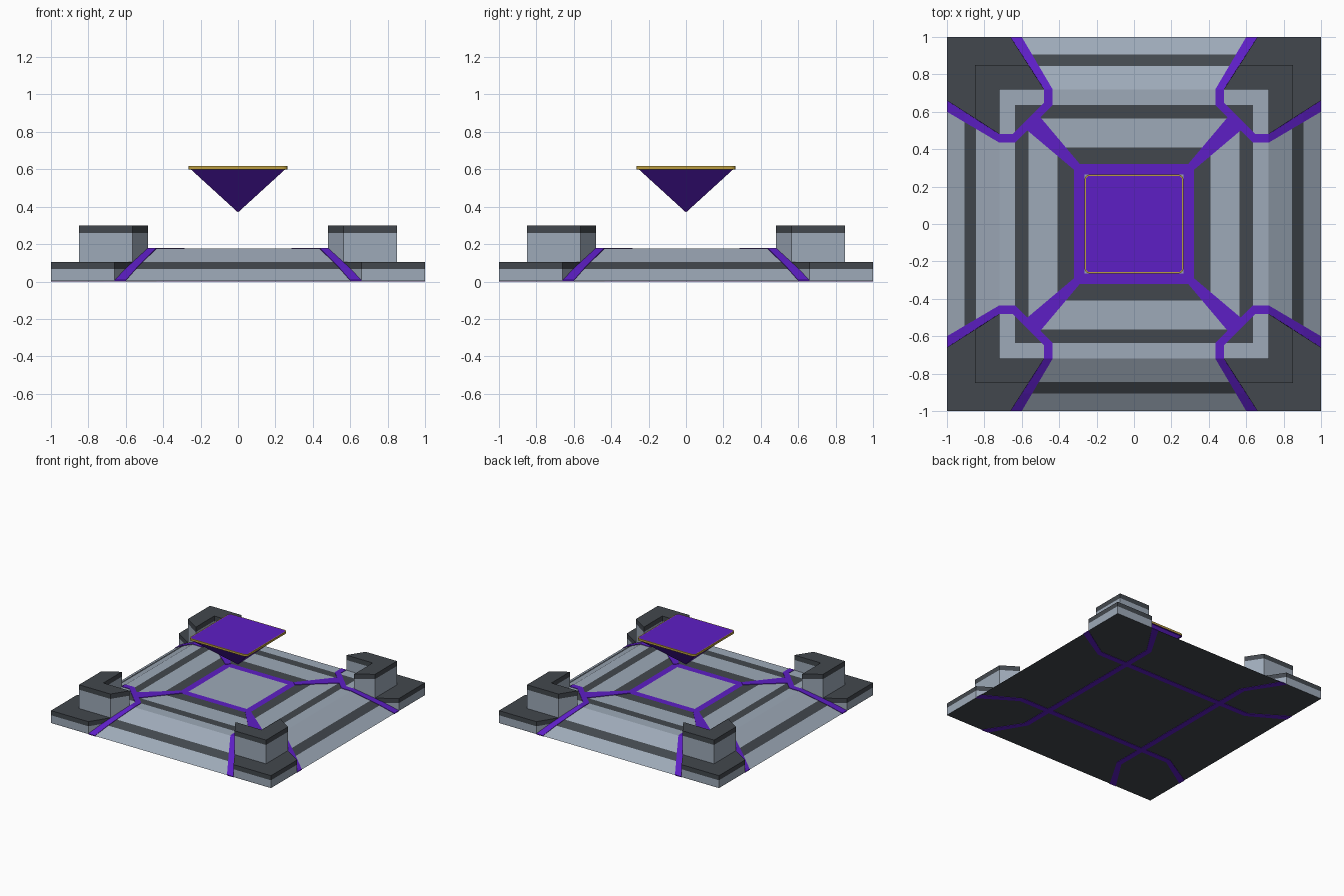
import bpy, bmesh, math

if "Cube" in bpy.data.objects:
    bpy.data.objects.remove(bpy.data.objects["Cube"])


def material(name, color):
    m = bpy.data.materials.new(name)
    m.diffuse_color = (*color, 1)
    m.use_nodes = True
    m.node_tree.nodes["Principled BSDF"].inputs["Base Color"].default_value = m.diffuse_color
    return m


MATS = [material("light_stone", (0.34, 0.40, 0.48)),
        material("dark_stone", (0.055, 0.064, 0.075)),
        material("purple_glow", (0.11, 0.013, 0.56)),
        material("gold", (0.50, 0.34, 0.05))]
LIGHT, DARK, PURPLE, GOLD = range(4)


def finish(name, bm, mirror=""):
    me = bpy.data.meshes.new(name)
    bm.to_mesh(me)
    bm.free()
    for m in MATS:
        me.materials.append(m)
    ob = bpy.data.objects.new(name, me)
    bpy.context.collection.objects.link(ob)
    if mirror:
        mod = ob.modifiers.new("mirror", 'MIRROR')
        mod.use_axis = ("x" in mirror, "y" in mirror, False)
        mod.use_mirror_merge = False
    return ob


def loft(name, rings, bands, bottom, top, mirror=""):
    """Skin a stack of (outline, z) rings; one material per band plus caps."""
    bm = bmesh.new()
    loops = [[bm.verts.new((x, y, z)) for x, y in pts] for pts, z in rings]
    n = len(loops[0])
    for a, b, mat in zip(loops, loops[1:], bands):
        for i in range(n):
            j = (i + 1) % n
            bm.faces.new((a[i], a[j], b[j], b[i])).material_index = mat
    bm.faces.new(loops[0][::-1]).material_index = bottom
    bm.faces.new(loops[-1]).material_index = top
    bmesh.ops.recalc_face_normals(bm, faces=bm.faces)
    return finish(name, bm, mirror)


def square(h):
    return [(-h, -h), (h, -h), (h, h), (-h, h)]


def rounded_square(h, r, steps=4):
    pts = []
    for k, (sx, sy) in enumerate([(1, 1), (-1, 1), (-1, -1), (1, -1)]):
        for i in range(steps + 1):
            a = math.pi / 2 * (k + i / steps)
            pts.append((sx * (h - r) + r * math.cos(a), sy * (h - r) + r * math.sin(a)))
    return pts


# Sloped platform with striped flat top
SLOPE = [(1.0, 0.003), (0.905, 0.067), (0.845, 0.103), (0.72, 0.176)]
TOP = 0.176
rings = SLOPE + [(h, TOP) for h in (0.635, 0.565, 0.41, 0.32, 0.265)]
loft("platform", [(square(h), z) for h, z in rings],
     [LIGHT, DARK, LIGHT, LIGHT, DARK, LIGHT, DARK, PURPLE], DARK, LIGHT)

# Corner pads and the angled wall blocks standing on them
pad = [(1, 1), (0.66, 1), (0.563, 0.848), (0.848, 0.848), (0.848, 0.563), (1, 0.66)]
loft("corner_pads", [(pad, 0.004), (pad, 0.067), (pad, 0.105)],
     [LIGHT, DARK], DARK, DARK, "xy")
wall = [(0.85, 0.85), (0.565, 0.85), (0.48, 0.72), (0.72, 0.72), (0.72, 0.48), (0.85, 0.565)]
loft("corner_walls", [(wall, 0.1), (wall, 0.26), (wall, 0.3)],
     [LIGHT, DARK], LIGHT, DARK, "xy")

# Glowing strips wrapping each corner, with a spoke towards the centre
rows = [((0.48 + (h - 0.72) * 0.643, h), (0.435 + (h - 0.72) * 0.59, h), z) for h, z in SLOPE]
rows.append(((0.48, 0.65), (0.435, 0.635), TOP))
rows += [(a[::-1], b[::-1], z) for a, b, z in rows[::-1]]
bm = bmesh.new()
LIFT = 0.004
pairs = [[bm.verts.new((*p, z + LIFT)) for p in (a, b)] for a, b, z in rows]
for (a, b), (c, d) in zip(pairs, pairs[1:]):
    bm.faces.new((a, b, d, c))
bm.faces.new([bm.verts.new((x, y, TOP + LIFT)) for x, y in
              ((0.315, 0.285), (0.57, 0.50), (0.50, 0.57), (0.285, 0.315))])
for f in bm.faces:
    f.material_index = PURPLE
    f.normal_update()
    if f.normal.z < 0:
        f.normal_flip()
strips = finish("glow_strips", bm)
solid = strips.modifiers.new("thickness", 'SOLIDIFY')
solid.thickness, solid.offset = 0.005, -1
mod = strips.modifiers.new("mirror", 'MIRROR')
mod.use_axis = (True, True, False)
mod.use_mirror_merge = False

# Glowing strips crossing the underside
line = [(0.66, 1), (0.48, 0.72), (0.48, -0.72), (0.66, -1),
        (0.60, -1), (0.435, -0.72), (0.435, 0.72), (0.60, 1)]
for name, pts, axis in (("underside_strips_y", line, "x"),
                        ("underside_strips_x", [p[::-1] for p in line], "y")):
    loft(name, [(pts, 0.0), (pts, 0.005)], [PURPLE], PURPLE, PURPLE, axis)

# Floating inverted pyramid with gold rim
loft("floating_pyramid", [(square(0.0005), 0.37), (square(0.255), 0.602)],
     [PURPLE], PURPLE, PURPLE)
loft("gold_rim", [(rounded_square(0.264, 0.025), 0.6), (rounded_square(0.264, 0.025), 0.617),
                  (rounded_square(0.257, 0.02), 0.617)], [GOLD, GOLD], PURPLE, PURPLE)
